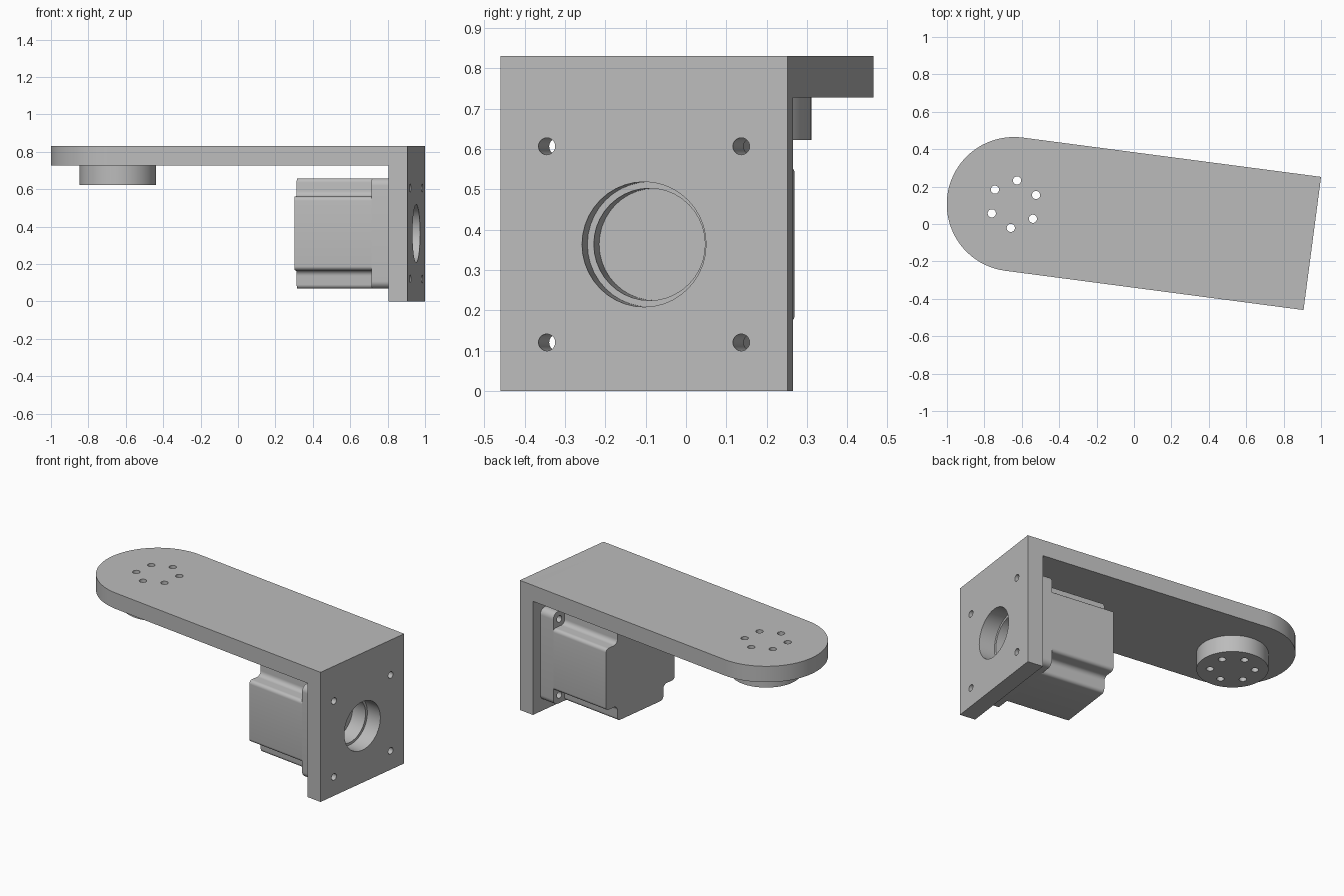
import bpy, bmesh
from math import sin, cos, pi, radians
from mathutils import Matrix

if "Cube" in bpy.data.objects:
    bpy.data.objects.remove(bpy.data.objects["Cube"])

# Arm frame: origin at the rounded end, local x runs along the arm
PLACE = Matrix.Translation((-0.642, 0.106, 0)) @ Matrix.Rotation(radians(-7.5), 4, 'Z')
W, LEN, TOP, T = 0.359, 1.609, 0.83, 0.102   # half width, arm length, height, thickness
AXIS_Z = 0.3635                              # motor shaft height
BOLT = 0.243                                 # motor bolt offset

grey = bpy.data.materials.new("plain grey")
grey.diffuse_color = (0.5, 0.5, 0.5, 1)
grey.use_nodes = True
grey.node_tree.nodes["Principled BSDF"].inputs["Base Color"].default_value = grey.diffuse_color


def arc(cx, cy, r, a0, a1, n):
    return [(cx + r * cos(radians(a0 + (a1 - a0) * i / n)),
             cy + r * sin(radians(a0 + (a1 - a0) * i / n))) for i in range(n + 1)]


def circle(cx, cy, r, n):
    return arc(cx, cy, r, 0, 360, n)[:-1]


def prism(name, pts, axis, lo, hi):
    """Extrude a 2D profile along local x or z."""
    bm = bmesh.new()
    def co(p, d):
        return (d, p[0], p[1]) if axis == 'X' else (p[0], p[1], d)
    a = [bm.verts.new(co(p, lo)) for p in pts]
    b = [bm.verts.new(co(p, hi)) for p in pts]
    bm.faces.new(a)
    bm.faces.new(b)
    n = len(pts)
    for i in range(n):
        j = (i + 1) % n
        bm.faces.new((a[i], a[j], b[j], b[i]))
    bm.transform(PLACE)
    bmesh.ops.recalc_face_normals(bm, faces=bm.faces)
    me = bpy.data.meshes.new(name)
    bm.to_mesh(me)
    bm.free()
    me.materials.append(grey)
    ob = bpy.data.objects.new(name, me)
    bpy.context.collection.objects.link(ob)
    return ob


def activate(ob):
    bpy.ops.object.select_all(action='DESELECT')
    ob.select_set(True)
    bpy.context.view_layer.objects.active = ob


def boolean(ob, other, op='DIFFERENCE'):
    mod = ob.modifiers.new(op.lower(), 'BOOLEAN')
    mod.operation, mod.solver, mod.object = op, 'EXACT', other
    activate(ob)
    bpy.ops.object.modifier_apply(modifier=mod.name)
    bpy.data.objects.remove(other)


def drill(ob, axis, centres, r, lo, hi, n):
    for cx, cy in centres:
        boolean(ob, prism("drill", circle(cx, cy, r, n), axis, lo, hi))


def quadrants(pts):
    """Repeat a corner profile four times around the motor axis."""
    out = []
    for k in range(4):
        c, s = round(cos(k * pi / 2)), round(sin(k * pi / 2))
        out += [(x * c - y * s, x * s + y * c + AXIS_Z) for x, y in pts]
    return out


ring = [(0.128 * cos(radians(a)), 0.128 * sin(radians(a))) for a in range(30, 390, 60)]
bolts = [(y, AXIS_Z + z) for y in (-BOLT, BOLT) for z in (-BOLT, BOLT)]

# Bracket: round-ended arm joined to the upright mounting plate
bracket = prism("bracket", arc(0, 0, W, 90, 270, 40) + [(LEN, -W), (LEN, W)], 'Z', TOP - T, TOP)
upright = prism("upright", [(-W, 0), (W, 0), (W, TOP), (-W, TOP)], 'X', LEN - T, LEN)
boolean(bracket, upright, 'UNION')
drill(bracket, 'Z', ring, 0.022, TOP - 0.2, TOP + 0.1, 20)
drill(bracket, 'X', bolts, 0.021, LEN - 0.2, LEN + 0.1, 20)
drill(bracket, 'X', [(0, AXIS_Z)], 0.155, LEN - 0.2, LEN + 0.1, 40)

# Round boss under the arm
boss = prism("boss", circle(0, 0, 0.205, 64), 'Z', 0.622, TOP - T)
drill(boss, 'Z', ring, 0.022, 0.5, TOP, 20)

# Motor flange with rounded corners, bolt holes and centre bore
H, N = 0.295, 0.197
BACK, FRONT = LEN - 2 * T, LEN - T
flange = prism("motor_flange", quadrants(arc(H - 0.04, H - 0.04, 0.04, 0, 90, 8)), 'X', BACK, FRONT)
drill(flange, 'X', bolts, 0.021, BACK - 0.1, FRONT + 0.1, 20)
drill(flange, 'X', [(0, AXIS_Z)], 0.139, BACK - 0.1, FRONT + 0.1, 40)

# Motor body with notched, filleted corners
R, F = 0.022, 0.03
corner = (arc(H - R, N - R, R, 0, 90, 6) + arc(N + F, N + F, F, 270, 180, 6)
          + arc(N - R, H - R, R, 0, 90, 6))
body = prism("motor_body", quadrants(corner), 'X', 0.99, BACK)

for ob in (bracket, boss, flange, body):
    activate(ob)
    bpy.ops.object.shade_smooth_by_angle(angle=radians(30))
